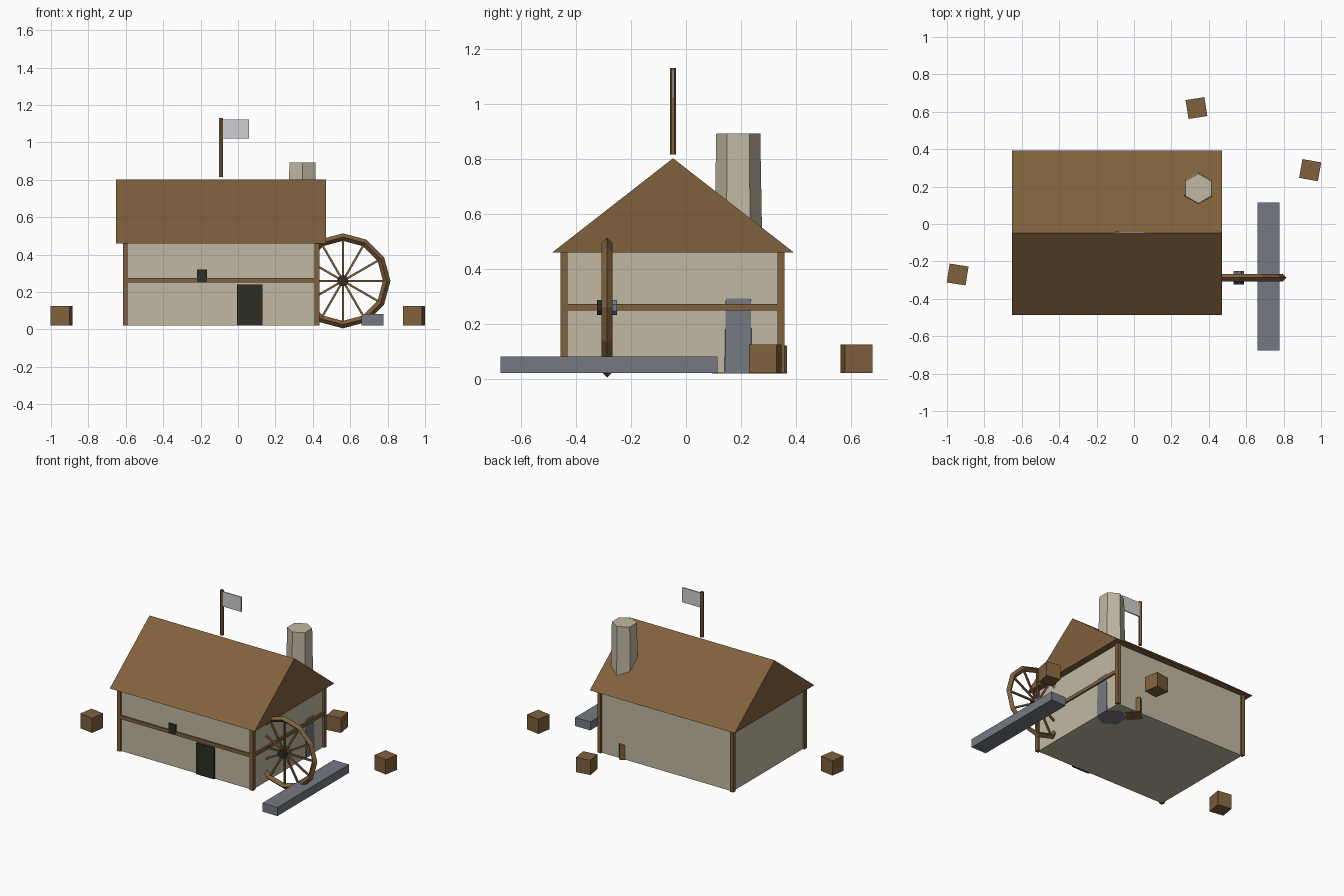
import bpy, bmesh, math
from mathutils import Matrix, Vector

if "Cube" in bpy.data.objects:
    bpy.data.objects.remove(bpy.data.objects["Cube"])


def material(name, hex_code):
    def lin(c):
        c /= 255
        return c / 12.92 if c <= 0.04045 else ((c + 0.055) / 1.055) ** 2.4
    m = bpy.data.materials.new(name)
    rgb = [lin(int(hex_code[i:i + 2], 16)) for i in (0, 2, 4)]
    m.diffuse_color = (*rgb, 1)
    m.use_nodes = True
    m.node_tree.nodes["Principled BSDF"].inputs["Base Color"].default_value = m.diffuse_color
    return m


WOOD = material("timber brown", "80613d")
PLASTER = material("plaster beige", "c2b9a4")
STONE = material("stone grey", "757982")
DARK = material("dark opening", "2e2e24")
CLOTH = material("flag white", "cfcfd1")


def finish(name, bm, *mats):
    bmesh.ops.recalc_face_normals(bm, faces=bm.faces[:])
    mesh = bpy.data.meshes.new(name)
    bm.to_mesh(mesh)
    bm.free()
    for m in mats:
        mesh.materials.append(m)
    ob = bpy.data.objects.new(name, mesh)
    bpy.context.collection.objects.link(ob)
    return ob


def box(name, lo, hi, mat, angle=0):
    lo, hi = Vector(lo), Vector(hi)
    bm = bmesh.new()
    bmesh.ops.create_cube(bm, size=1, matrix=Matrix.Translation((lo + hi) / 2)
                          @ Matrix.Rotation(math.radians(angle), 4, 'Z')
                          @ Matrix.Diagonal((*(hi - lo), 1)))
    return finish(name, bm, mat)


def rod(name, start, end, r1, r2, sides, mat, spin=0):
    start, end = Vector(start), Vector(end)
    axis = end - start
    bm = bmesh.new()
    bmesh.ops.create_cone(bm, cap_ends=True, segments=sides, radius1=r1, radius2=r2,
                          depth=axis.length,
                          matrix=Matrix.Translation((start + end) / 2)
                          @ axis.to_track_quat('Z', 'Y').to_matrix().to_4x4()
                          @ Matrix.Rotation(math.radians(spin), 4, 'Z'))
    return finish(name, bm, mat)


# House walls
X0, X1, Y0, Y1, BASE, EAVE = -0.603, 0.4225, -0.443, 0.346, 0.022, 0.46
box("walls", (X0, Y0, BASE), (X1, Y1, EAVE), PLASTER)

# Corner posts and the two mid-height beams
T = 0.0128
for x, side in ((X0, "left"), (X1, "right")):
    for y, end in ((Y0, "front"), (Y1, "back")):
        box(f"{end}_{side}_post", (x - T, y - T, BASE), (x + T, y + T, EAVE), WOOD)
box("front_beam", (X0, Y0 - 0.011, 0.25), (X1, Y0 + 0.011, 0.274), WOOD)
box("right_beam", (X1 - 0.011, Y0, 0.25), (X1 + 0.011, Y1, 0.274), WOOD)

# Door and window
box("door", (-0.006, Y0 - 0.012, BASE), (0.132, Y0 + 0.005, 0.24), DARK)
box("window", (-0.22, Y0 - 0.013, 0.252), (-0.165, Y0 + 0.005, 0.32), DARK)

# Gable roof: triangle profile extruded along x
bm = bmesh.new()
profile = [(-0.487, EAVE), (0.393, EAVE), (-0.047, 0.803)]
tri = bm.faces.new([bm.verts.new((-0.652, y, z)) for y, z in profile])
ext = bmesh.ops.extrude_face_region(bm, geom=[tri], use_keep_orig=True)
bmesh.ops.translate(bm, vec=(1.122, 0, 0),
                    verts=[v for v in ext["geom"] if isinstance(v, bmesh.types.BMVert)])
finish("roof", bm, WOOD)

# Tapered six-sided chimney, stone below and plaster above
bm = bmesh.new()
bmesh.ops.create_cone(bm, cap_ends=True, segments=6, radius1=0.0955, radius2=0.08, depth=0.873,
                      matrix=Matrix.Translation((0.344, 0.19, 0.4565))
                      @ Matrix.Rotation(math.pi / 6, 4, 'Z'))
# make sure two corners point along y
top = max(bm.verts, key=lambda v: v.co.y)
if abs(top.co.x - 0.344) > 0.01:
    bmesh.ops.rotate(bm, verts=bm.verts[:], cent=(0.344, 0.19, 0),
                     matrix=Matrix.Rotation(math.pi / 6, 3, 'Z'))
bmesh.ops.bisect_plane(bm, geom=bm.verts[:] + bm.edges[:] + bm.faces[:],
                       plane_co=(0, 0, 0.4), plane_no=(0, 0, 1))
for f in bm.faces:
    f.material_index = 1 if f.calc_center_median().z < 0.4 else 0
finish("chimney", bm, PLASTER, STONE)

# Flag on its pole
rod("flag_pole", (-0.091, -0.047, 0.816), (-0.091, -0.047, 1.132), 0.0115, 0.0115, 6, WOOD)
box("flag", (-0.085, -0.051, 1.02), (0.06, -0.043, 1.123), CLOTH)

# Water wheel: rim with diamond section, spokes, hub
CX, CY, CZ, R, r = 0.561, -0.287, 0.26, 0.234, 0.02
bm = bmesh.new()
rings = []
for i in range(12):
    a = math.tau * i / 12
    rings.append([bm.verts.new((CX + (R + dr) * math.cos(a), CY + dy, CZ + (R + dr) * math.sin(a)))
                  for dr, dy in ((r, 0), (0, r), (-r, 0), (0, -r))])
for i in range(12):
    p, q = rings[i], rings[(i + 1) % 12]
    for j in range(4):
        k = (j + 1) % 4
        bm.faces.new((p[j], p[k], q[k], q[j]))
finish("wheel_rim", bm, WOOD)
for i in range(12):
    a = math.tau * i / 12
    rod(f"spoke_{i + 1}", (CX, CY, CZ),
        (CX + R * math.cos(a), CY, CZ + R * math.sin(a)), 0.008, 0.008, 4, WOOD, 45)
rod("hub_front", (CX, CY - 0.036, CZ), (CX, CY, CZ), 0.03, 0.03, 8, DARK, 22.5)
rod("hub_back", (CX, CY, CZ), (CX, CY + 0.036, CZ), 0.03, 0.03, 8, STONE, 22.5)

# Water trough
box("trough", (0.661, -0.675, BASE), (0.778, 0.114, 0.082), STONE)

# Crates; the last one sits inside with one corner through the back wall
S = 0.051
for i, (x, y, z, turn) in enumerate(((-0.943, -0.27, BASE, -9), (0.334, 0.62, BASE, 9),
                                     (0.942, 0.288, BASE, -10), (0.25, 0.296, BASE - 0.002, 40))):
    box(f"crate_{i + 1}", (x - S, y - S, z), (x + S, y + S, z + 0.103), WOOD, turn)
